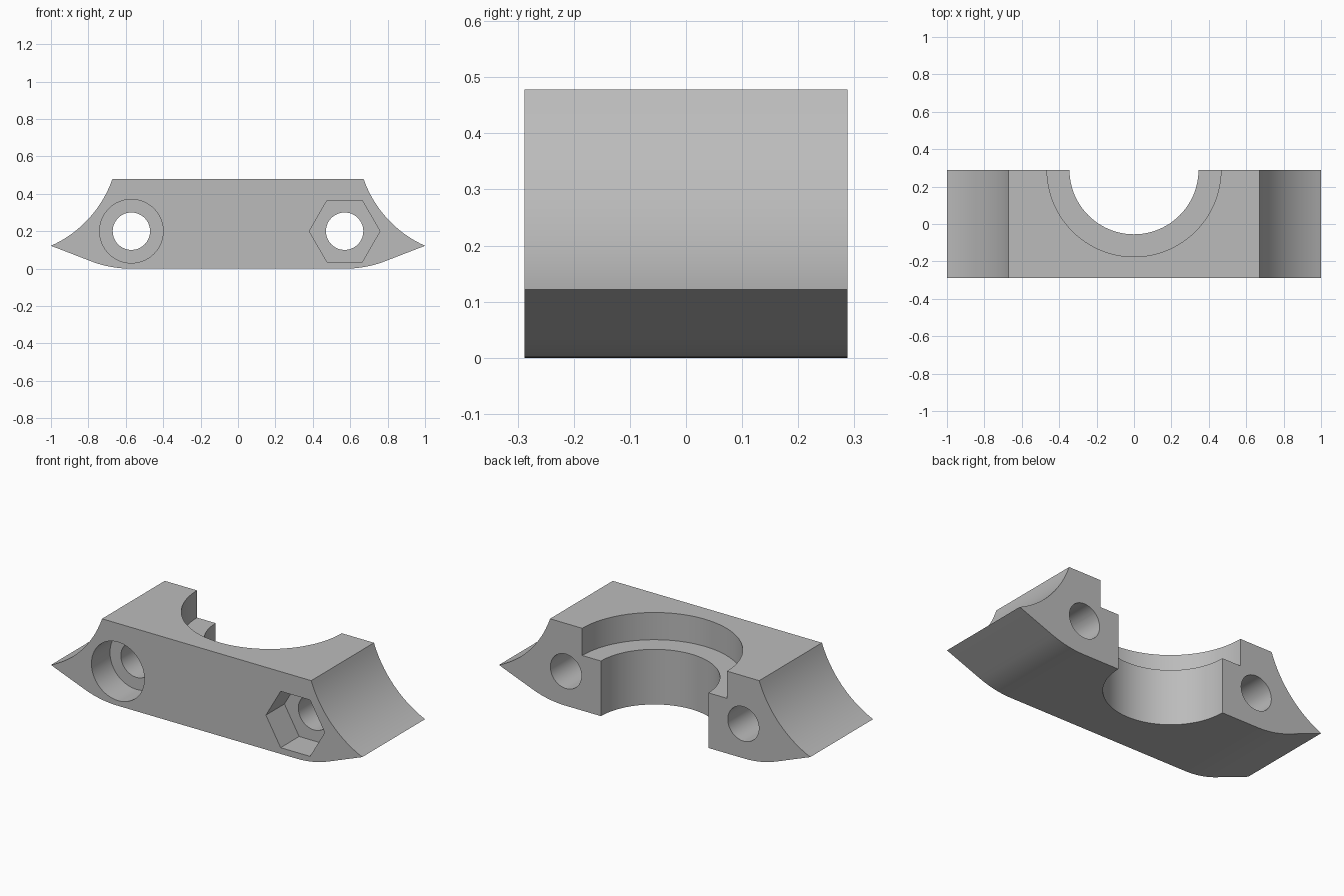
import bpy, bmesh
from math import pi, sin, cos, atan
from mathutils import Vector, Matrix

cube = bpy.data.objects.get("Cube")
if cube:
    bpy.data.objects.remove(cube, do_unlink=True)

HALF_DEPTH = 0.288
HEIGHT = 0.478
LEDGE = 0.32          # height of the step in the saddle
HOLE_X, HOLE_Z = 0.57, 0.2
RECESS = 0.17         # depth of the bolt head and nut pockets

grey = bpy.data.materials.new("plain_grey")
grey.use_nodes = True
grey.diffuse_color = (0.5, 0.5, 0.5, 1)
grey.node_tree.nodes["Principled BSDF"].inputs["Base Color"].default_value = (0.5, 0.5, 0.5, 1)


def new_object(name, bm):
    bmesh.ops.recalc_face_normals(bm, faces=bm.faces)
    mesh = bpy.data.meshes.new(name)
    bm.to_mesh(mesh)
    bm.free()
    mesh.materials.append(grey)
    obj = bpy.data.objects.new(name, mesh)
    bpy.context.collection.objects.link(obj)
    return obj


def arc(a, b, sagitta, steps):
    """Points on the arc from a to b, bulging to the right of travel."""
    a, b = Vector(a), Vector(b)
    chord = b - a
    out = Vector((chord.y, -chord.x)).normalized()
    half = 2 * atan(2 * sagitta / chord.length)
    radius = chord.length / 2 / sin(half)
    centre = (a + b) / 2 + out * (sagitta - radius)
    along = chord.normalized()
    angles = [half * (2 * i / steps - 1) for i in range(steps + 1)]
    return [centre + radius * (out * cos(t) + along * sin(t)) for t in angles]


def prism(name, radius, sides, low, high, centre, along_y=False):
    """Upright prism, or one lying along y, between two limits."""
    bm = bmesh.new()
    bmesh.ops.create_cone(bm, cap_ends=True, segments=sides, radius1=radius,
                          radius2=radius, depth=high - low)
    mid = (low + high) / 2
    if along_y:
        # a corner stays on the x axis
        bm.transform(Matrix.Rotation(pi / 2, 4, 'Z') if sides == 6 else Matrix())
        bm.transform(Matrix.Rotation(pi / 2, 4, 'X'))
        place = (centre[0], mid, centre[1])
    else:
        place = (centre[0], centre[1], mid)
    bm.transform(Matrix.Translation(place))
    return new_object(name, bm)


# Clamp body: half outline, mirrored and extruded through the depth
lower = arc((0.58, 0.0), (0.78, 0.037), 0.009, 8)
upper = arc((0.672, HEIGHT), (1.0, 0.122), 0.05, 20)[::-1]
half = lower + upper
outline = half + [Vector((-p.x, p.y)) for p in reversed(half)]
bm = bmesh.new()
face = bm.faces.new([bm.verts.new((p.x, -HALF_DEPTH, p.y)) for p in outline])
new = bmesh.ops.extrude_face_region(bm, geom=[face])["geom"]
bmesh.ops.translate(bm, vec=(0, 2 * HALF_DEPTH, 0),
                    verts=[v for v in new if isinstance(v, bmesh.types.BMVert)])
body = new_object("clamp_body", bm)

# Stepped saddle, bolt holes, round bolt head pocket and hexagonal nut pocket
front = -HALF_DEPTH
cutters = [
    prism("saddle_bore", 0.345, 96, -0.2, 0.7, (0, HALF_DEPTH + 0.002)),
    prism("saddle_step", 0.465, 96, LEDGE, 0.7, (0, HALF_DEPTH + 0.002)),
    prism("head_pocket", 0.17, 64, front - 0.1, front + RECESS, (-HOLE_X, HOLE_Z), True),
    prism("nut_pocket", 0.189, 6, front - 0.1, front + RECESS, (HOLE_X, HOLE_Z), True),
]
for side in (-1, 1):
    cutters.append(prism("bolt_hole", 0.1, 48, -0.5, 0.5, (side * HOLE_X, HOLE_Z), True))

bpy.context.view_layer.objects.active = body
for cutter in cutters:
    cut = body.modifiers.new(cutter.name, 'BOOLEAN')
    cut.operation = 'DIFFERENCE'
    cut.solver = 'EXACT'
    cut.object = cutter
    bpy.ops.object.modifier_apply(modifier=cut.name)
    bpy.data.objects.remove(cutter, do_unlink=True)

# Smooth curved walls with sharp rims
bpy.ops.object.select_all(action='DESELECT')
body.select_set(True)
bpy.ops.object.shade_smooth_by_angle(angle=pi / 8)
